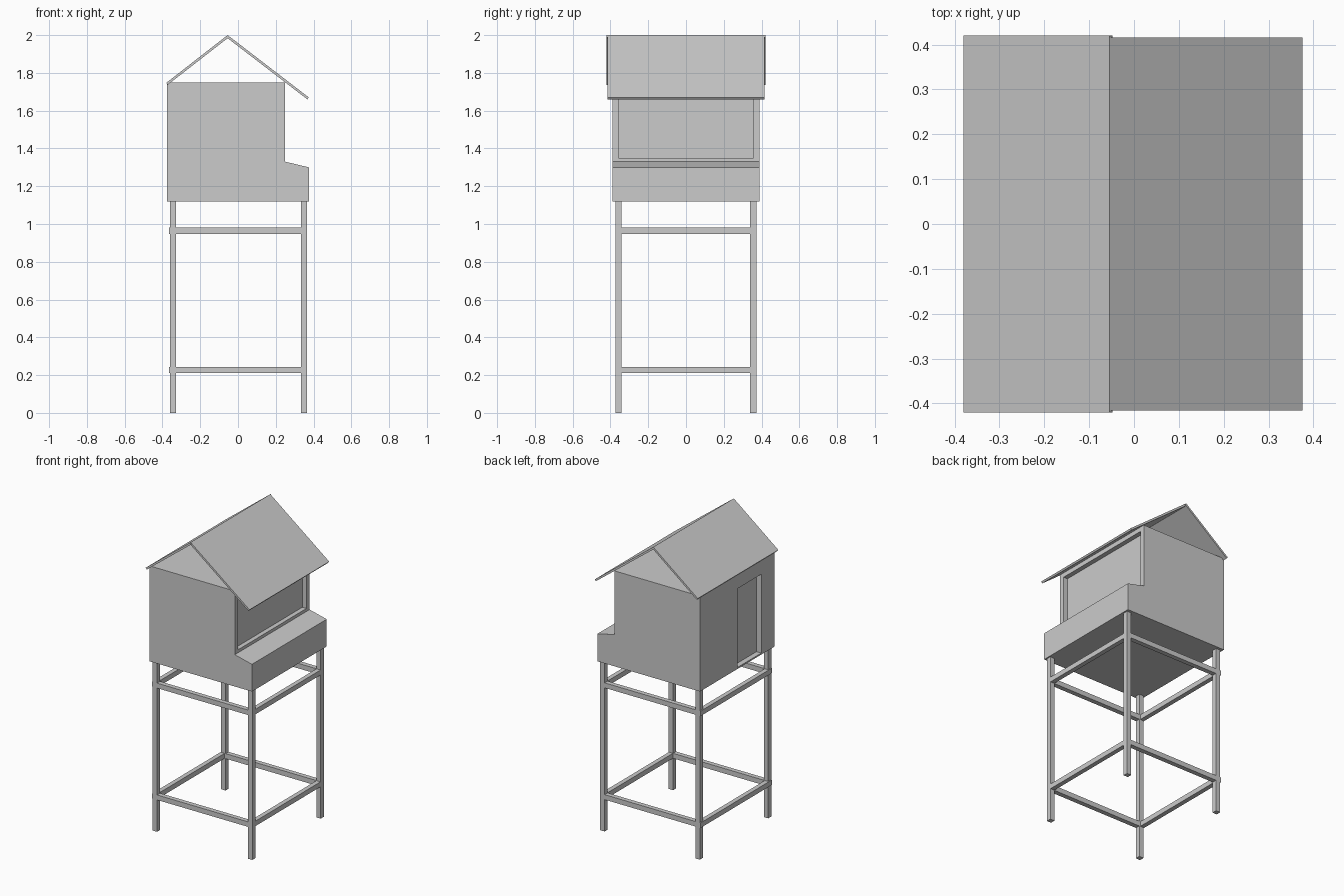
import bpy, bmesh

if "Cube" in bpy.data.objects:
    bpy.data.objects.remove(bpy.data.objects["Cube"])


def extrude_profile(name, pts, y0, y1):
    """Extrude an (x, z) outline along y into a closed solid."""
    bm = bmesh.new()
    face = bm.faces.new([bm.verts.new((x, y0, z)) for x, z in pts])
    ext = bmesh.ops.extrude_face_region(bm, geom=[face])
    verts = [g for g in ext["geom"] if isinstance(g, bmesh.types.BMVert)]
    bmesh.ops.translate(bm, verts=verts, vec=(0, y1 - y0, 0))
    bmesh.ops.recalc_face_normals(bm, faces=bm.faces[:])
    mesh = bpy.data.meshes.new(name)
    bm.to_mesh(mesh)
    bm.free()
    ob = bpy.data.objects.new(name, mesh)
    bpy.context.collection.objects.link(ob)
    return ob


def box(name, x, y, z):
    return extrude_profile(name, [(x[0], z[0]), (x[1], z[0]), (x[1], z[1]), (x[0], z[1])], *y)


def cut(target, cutter):
    """Subtract a cutter, apply, and remove it."""
    mod = target.modifiers.new("recess", 'BOOLEAN')
    mod.operation, mod.solver, mod.object = 'DIFFERENCE', 'EXACT', cutter
    bpy.context.view_layer.objects.active = target
    bpy.ops.object.modifier_apply(modifier=mod.name)
    bpy.data.objects.remove(cutter)


# Cabin with a sloped nest box along the right side
cabin = extrude_profile("cabin", [(-0.375, 1.12), (0.375, 1.12), (0.375, 1.30),
                                  (0.25, 1.33), (0.25, 1.75), (-0.375, 1.75)], -0.39, 0.39)
# Recessed window on the right, recessed doorway on the left
cut(cabin, box("window_cutter", (0.22, 0.40), (-0.357, 0.357), (1.35, 1.72)))
cut(cabin, box("door_cutter", (-0.45, -0.34), (-0.25, 0.0), (1.13, 1.65)))

# Thin roof panels meeting at the ridge, gable ends left open
extrude_profile("roof_left", [(-0.055, 2.0), (-0.38, 1.747), (-0.372, 1.737), (-0.048, 1.989)],
                -0.42, 0.42)
extrude_profile("roof_right", [(-0.055, 2.0), (0.375, 1.67), (0.367, 1.66), (-0.062, 1.989)],
                -0.416, 0.416)

# Four square legs
for side, x in (("left", -0.345), ("right", 0.35)):
    for end, y in (("front", -0.358), ("back", 0.356)):
        box(f"{end}_{side}_leg", (x - 0.016, x + 0.016), (y - 0.016, y + 0.016), (0, 1.12))

# Upper and lower rails on all four sides
for level, z in (("lower", 0.21), ("upper", 0.948)):
    zs = (z, z + 0.033)
    for end, y in (("front", -0.358), ("back", 0.356)):
        box(f"{level}_{end}_rail", (-0.366, 0.335), (y - 0.0155, y + 0.0155), zs)
    for side, x in (("left", -0.351), ("right", 0.35)):
        box(f"{level}_{side}_rail", (x - 0.015, x + 0.015), (-0.343, 0.341), zs)
